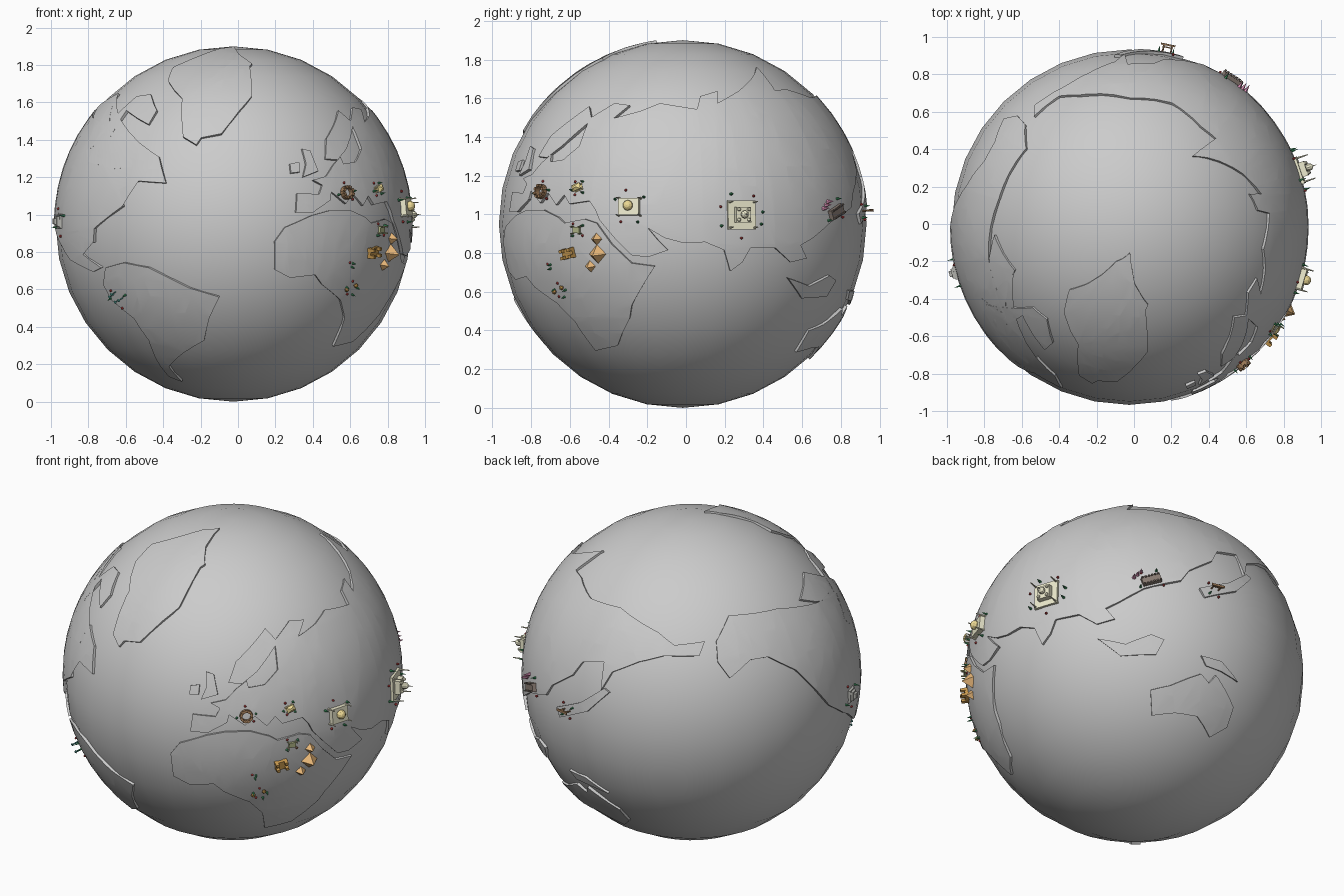
import bpy, bmesh, random
from math import sin, cos, pi, radians, atan2, asin, sqrt, degrees
from mathutils import Vector, Matrix

if "Cube" in bpy.data.objects:
    bpy.data.objects.remove(bpy.data.objects["Cube"])

random.seed(4)
C, R, LAND = Vector((-0.025, -0.017, 0.95)), 0.95, 0.009
# orthographic sighting frames: azimuth, elevation, centre u, centre v, scale
VIEWS = {"F": (0, 0, 233.8, 224.6, 187), "R": (90, 0, 682.7, 224, 194), "T": (0, 90, 1129.3, 228, 187),
         "BL": (215, 25, 692, 672, 176), "BR": (142, -29, 1135, 672, 176)}
COLORS = {"cream": (.85, .83, .62), "gold": (.85, .7, .3), "orange": (.85, .5, .2), "brown": (.35, .2, .1),
          "ochre": (.6, .33, .08), "green": (.05, .3, .12), "red": (.5, .05, .05), "pink": (.75, .3, .5),
          "teal": (.1, .4, .35), "stone": (.45, .45, .42), "olive": (.45, .48, .25), "dark": (.25, .2, .17)}


def aim(view, px, py):
    """Unit direction from the globe centre for a point sighted in a view."""
    az, el, cx, cy, s = VIEWS[view]
    a, e = radians(az), radians(el)
    right = Vector((cos(a), sin(a), 0))
    toward = Vector((sin(a) * cos(e), -cos(a) * cos(e), sin(e)))
    u, v = (px - cx) / s / R, (cy - py) / s / R
    k = max(1, sqrt(u * u + v * v) / 0.999)
    u, v = u / k, v / k
    return right * u + toward.cross(right) * v + toward * sqrt(max(0, 1 - u * u - v * v))


def finish(name, bm, color=None):
    me = bpy.data.meshes.new(name)
    bm.to_mesh(me)
    bm.free()
    ob = bpy.data.objects.new(name, me)
    bpy.context.collection.objects.link(ob)
    if color:
        mat = bpy.data.materials.get(color) or bpy.data.materials.new(color)
        mat.diffuse_color = (*COLORS[color], 1)
        mat.use_nodes = True
        mat.node_tree.nodes["Principled BSDF"].inputs["Base Color"].default_value = mat.diffuse_color
        me.materials.append(mat)
    return ob


def land(name, *runs):
    """Raised shell filled in longitude/latitude, then wrapped on the globe."""
    pts = []
    for view, nums in runs:
        for i in range(0, len(nums), 2):
            d = aim(view, nums[i], nums[i + 1])
            lon, lat = degrees(atan2(d.y, d.x)), degrees(asin(d.z))
            if pts:
                lon += 360 * round((pts[-1][0] - lon) / 360)
            pts.append((lon, lat))
    bm = bmesh.new()
    bm.faces.new([bm.verts.new((x, y, 0)) for x, y in pts])
    bmesh.ops.triangulate(bm, faces=bm.faces[:])
    for axis in (0, 1):
        vals = [p[axis] for p in pts]
        t = 6 * int(min(vals) // 6)
        while t < max(vals):
            co, no = [0, 0, 0], [0, 0, 0]
            co[axis], no[axis] = t, 1
            bmesh.ops.bisect_plane(bm, geom=bm.verts[:] + bm.edges[:] + bm.faces[:], plane_co=co, plane_no=no)
            t += 6
    for v in bm.verts:
        a, b = radians(v.co.x), radians(v.co.y)
        v.co = C + Vector((cos(a) * cos(b), sin(a) * cos(b), sin(b))) * (R + LAND)
    rim = bmesh.ops.extrude_edge_only(bm, edges=[e for e in bm.edges if e.is_boundary])["geom"]
    for v in rim:
        if isinstance(v, bmesh.types.BMVert):
            v.co = C + (v.co - C).normalized() * (R - 0.012)
    bmesh.ops.recalc_face_normals(bm, faces=bm.faces[:])
    if sum((g.calc_center_median() - C).dot(g.normal) for g in bm.faces) < 0:
        bmesh.ops.reverse_faces(bm, faces=bm.faces[:])
    ob = finish(name, bm)
    bpy.context.view_layer.objects.active = ob
    ob.select_set(True)
    bpy.ops.object.shade_smooth_by_angle(angle=radians(30))
    ob.select_set(False)


# globe
bpy.ops.mesh.primitive_uv_sphere_add(segments=32, ring_count=16, radius=R, location=C)
bpy.context.object.name = "globe"
bpy.ops.object.shade_smooth()
bpy.context.object.select_set(False)

# continents and islands
land("northern_continent",
     ("F", [296, 213, 297, 194, 319, 195, 322, 186, 313, 181, 326, 177, 333, 166, 340, 158, 343, 165, 355, 163,
            361, 150, 352, 128, 346, 150, 337, 161, 325, 160, 326, 140, 338, 112]),
     ("R", [592, 118, 615, 104, 630, 106, 614, 119, 640, 112, 660, 104, 697, 110, 700, 97, 717, 92, 717, 104,
            738, 92, 756, 68]),
     ("T", [1215, 140, 1200, 128, 1172, 105, 1130, 100, 1080, 97, 1060, 98, 1035, 118]),
     ("BL", [700, 656, 665, 656, 640, 662, 614, 672, 603, 690, 606, 662, 585, 662, 575, 675, 555, 685]),
     ("R", [850, 208, 830, 222, 812, 238, 800, 245, 806, 258, 790, 262, 775, 248, 750, 248, 742, 262, 730, 271,
            724, 250, 705, 242, 684, 243, 665, 238, 648, 228, 658, 240, 668, 250, 648, 257, 632, 255, 615, 238,
            600, 220, 596, 210, 590, 201, 570, 204, 565, 195, 557, 205, 549, 193, 541, 203, 532, 191]),
     ("F", [330, 201, 313, 213]))
land("southern_continent",
     ("F", [312, 216, 285, 228, 275, 242, 275, 270, 290, 278, 315, 275, 322, 285, 340, 300, 344, 318, 333, 346]),
     ("R", [618, 345, 630, 318, 632, 305, 655, 266, 632, 263, 612, 244, 597, 223, 585, 219, 565, 223]),
     ("F", [365, 218, 350, 211, 330, 211]))
land("arctic_island", ("F", [197, 146, 184, 138, 183, 100, 169, 82]),
     ("T", [1070, 290, 1108, 270, 1116, 262, 1130, 253, 1135, 285, 1148, 305]),
     ("F", [250, 68, 252, 98, 240, 112, 222, 135, 202, 139]))
land("northwest_continent",
     ("F", [167, 184, 160, 158, 142, 145, 133, 168, 117, 170, 90, 163, 88, 152, 108, 132, 95, 118, 100, 108, 120, 95]),
     ("T", [1008, 325, 998, 290, 990, 260, 1000, 200, 1027, 150, 1026, 126]),
     ("BL", [718, 662, 730, 678, 750, 660, 768, 657, 795, 670, 815, 690, 828, 705, 842, 712]),
     ("F", [62, 243, 72, 260, 95, 272, 103, 268, 85, 255, 72, 243, 67, 233, 80, 231, 95, 243, 96, 229, 124, 207,
            121, 190, 140, 182]))
land("southwest_continent",
     ("F", [107, 268, 125, 263, 150, 268, 170, 278, 190, 288, 220, 297, 210, 318, 205, 340, 185, 352, 170, 366,
            183, 381, 170, 376, 158, 360, 150, 340, 135, 318, 113, 300, 105, 285]))
land("northern_bay_island", ("F", [92, 150, 110, 125, 138, 98, 152, 96, 158, 112, 150, 126, 128, 112, 115, 133]))
land("southeast_continent", ("BR", [1145, 690, 1165, 685, 1195, 673, 1203, 682, 1210, 674, 1228, 705, 1222, 725,
                                    1205, 735, 1192, 715, 1170, 712, 1147, 715]))
land("reef_island", ("BR", [1195, 655, 1215, 660, 1232, 680, 1215, 670, 1200, 665]))
land("jungle_island", ("BR", [1092, 640, 1120, 645, 1145, 635, 1158, 640, 1150, 655, 1115, 657]))
land("eastern_island", ("BR", [1193, 588, 1222, 582, 1240, 573, 1245, 577, 1230, 590, 1198, 597]))
land("western_island", ("F", [302, 150, 310, 152, 318, 172, 303, 178, 306, 165]))
land("small_western_island", ("F", [290, 165, 299, 163, 300, 173, 291, 174]))


def site(view, px, py, turn=0):
    """Local frame on the ground: x east, y north, z away from the globe."""
    z = aim(view, px, py)
    x = Vector((0, 0, 1)).cross(z).normalized()
    m = Matrix((x, z.cross(x), z)).transposed().to_4x4()
    return Matrix.Translation(C + z * (R + LAND - 0.003)) @ m @ Matrix.Rotation(radians(turn), 4, "Z")


def part(name, s, shape, color, x, y, z, w, d, h, taper=1.0, seg=8):
    """Box, column (tapered) or ball standing with its base at x, y, z."""
    bm = bmesh.new()
    if shape == "ball":
        bmesh.ops.create_uvsphere(bm, u_segments=10, v_segments=6, radius=0.5)
    else:
        r = 0.7071 if seg == 4 else 0.5
        bmesh.ops.create_cone(bm, cap_ends=True, segments=seg, radius1=r, radius2=r * taper, depth=1)
        if seg == 4:
            bmesh.ops.rotate(bm, verts=bm.verts[:], matrix=Matrix.Rotation(pi / 4, 3, "Z"))
    bm.transform(s @ Matrix.Translation((x, y, z + h / 2)) @ Matrix.Diagonal((w, d, h, 1)))
    return finish(name, bm, color)


def box(name, s, color, x, y, z, w, d, h, taper=1.0):
    part(name, s, "col", color, x, y, z, w, d, h, taper, 4)


def plants(s, r, n=5):
    for i in range(n):
        a = 2 * pi * (i + random.random() * .6) / n
        if i % 2:
            part("bush", s, "ball", "red", r * cos(a), r * sin(a), -.008, .014, .014, .018)
        else:
            part("tree", s, "col", "green", r * cos(a), r * sin(a), -.008, .018, .018, .038, .05, 6)


CORNERS = [(-1, -1), (1, -1), (1, 1), (-1, 1)]
# white domed mausoleum
s = site("R", 741, 215)
box("mausoleum_base", s, "cream", 0, 0, -.014, .15, .15, .026)
box("mausoleum_hall", s, "cream", 0, 0, .012, .08, .08, .03)
part("mausoleum_dome", s, "ball", "cream", 0, 0, .036, .042, .042, .045)
part("mausoleum_finial", s, "col", "cream", 0, 0, .075, .008, .008, .03, .05)
for i, j in CORNERS:
    part("minaret", s, "col", "cream", i * .066, j * .066, .01, .011, .011, .06, .5)
    part("small_dome", s, "ball", "cream", i * .027, j * .027, .036, .02, .02, .022)
plants(s, .12, 7)
# gold domed mosque
s = site("R", 630, 207)
box("mosque_hall", s, "cream", 0, 0, -.012, .11, .09, .04)
part("mosque_dome", s, "ball", "gold", 0, .005, .012, .055, .055, .05)
for i, j in CORNERS:
    part("mosque_tower", s, "col", "cream", i * .058, j * .045, -.012, .013, .013, .068, .4)
plants(s, .09, 5)
# arena ring
s = site("R", 543, 192)
for k in range(16):
    turn = Matrix.Rotation(2 * pi * k / 16, 4, "Z")
    box("arena_wall", s @ turn, "brown", .03, 0, -.01, .014, .014, .034 + .008 * (k % 2))
plants(s, .055, 4)
# columned temple
s = site("R", 579, 188, 20)
box("temple_floor", s, "gold", 0, 0, -.01, .05, .034, .015)
for i in range(4):
    for j in (-1, 1):
        part("temple_column", s, "col", "cream", -.019 + i * .0127, j * .012, .005, .006, .006, .02)
box("temple_roof", s, "gold", 0, 0, .025, .052, .036, .012, .3)
plants(s, .04, 5)
# pyramids
for x, y, w in ((598, 254, .08), (597, 239, .055), (591, 266, .055)):
    box("pyramid", site("R", x, y, 45), "orange", 0, 0, -.008, w, w, w * .75 + .008, 0.001)
# desert gate temple
s = site("R", 570, 253, 10)
box("gate_base", s, "ochre", 0, 0, -.01, .07, .05, .03)
for i, j in CORNERS:
    box("gate_tower", s, "ochre", i * .026, j * .018, -.01, .022, .02, .052, .8)
# river shrine
s = site("R", 578, 230)
box("shrine_hall", s, "olive", 0, 0, -.008, .04, .03, .024)
for i, j in CORNERS:
    part("shrine_post", s, "col", "olive", i * .024, j * .018, -.008, .007, .007, .04)
plants(s, .042, 4)
# savanna huts
for x, y in ((556, 291), (563, 287)):
    s = site("R", x, y)
    part("hut", s, "col", "brown", 0, 0, -.008, .018, .018, .018)
    part("hut_roof", s, "col", "ochre", 0, 0, .01, .026, .026, .016, .05)
plants(site("R", 561, 290), .04, 5)
plants(site("R", 550, 266), .015, 3)
# great wall block
s = site("R", 834, 212, 20)
box("wall_body", s, "dark", 0, 0, -.012, .11, .05, .035)
for i in range(6):
    for j in (-1, 1):
        box("wall_merlon", s, "dark", -.047 + i * .019, j * .021, .023, .01, .008, .01)
for x, y in ((-.06, .06), (-.035, .07), (-.085, .05)):
    part("blossom_tree", s, "col", "pink", x, y, -.008, .026, .026, .045, .05, 6)
plants(s, .075, 4)
# shrine gateway
s = site("BR", 1208, 589)
for i in (-1, 1):
    part("gateway_post", s, "col", "brown", i * .022, 0, -.01, .009, .009, .05)
box("gateway_beam", s, "brown", 0, 0, .026, .056, .007, .006)
box("gateway_lintel", s, "brown", 0, 0, .038, .074, .012, .009, 1.1)
plants(s, .05, 4)
# stepped stone pyramid
s = site("F", 62, 222)
for k in range(4):
    w = .1 - k * .022
    box("stone_step", s, "stone", 0, 0, -.014 + k * .013, w, w, .014, .9)
plants(s, .08, 4)
# highland posts
s = site("F", 120, 298)
for x, y in ((-.03, .02), (-.01, .035), (.0, -.01), (.03, .0)):
    part("totem_post", s, "col", "teal", x, y, -.008, .007, .007, .05, .6)
    part("totem_top", s, "col", "teal", x, y, .034, .02, .02, .01, .1, 6)
plants(s, .06, 4)
